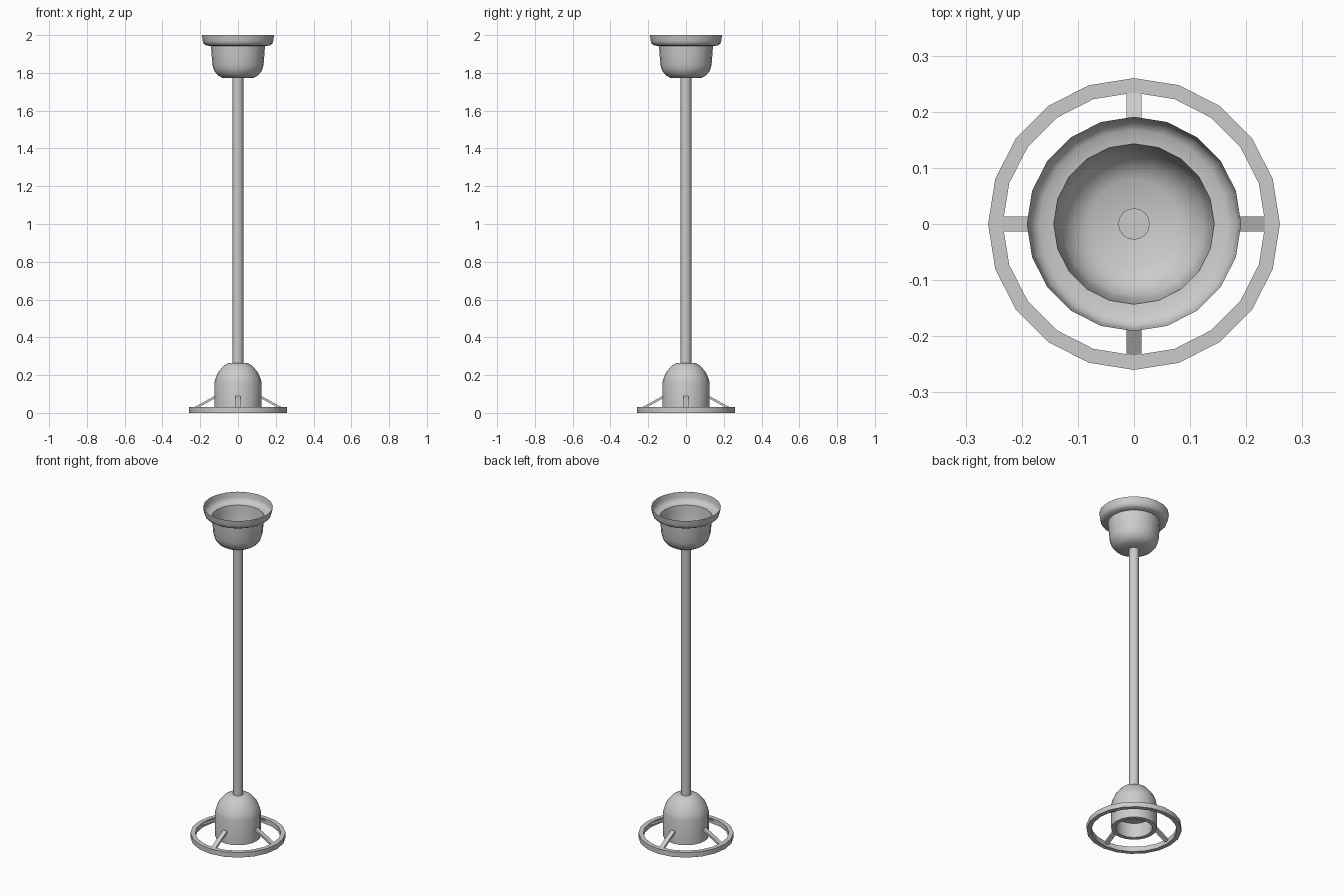
import bpy
import bmesh
from math import pi, cos, sin, atan2, hypot
from mathutils import Matrix, Vector

cube = bpy.data.objects.get("Cube")
if cube:
    bpy.data.objects.remove(cube, do_unlink=True)

SIDES = 20
RING_IN, RING_OUT, RING_TOP = 0.234, 0.26, 0.03

metal = bpy.data.materials.new("grey metal")
metal.use_nodes = True
grey = (0.6, 0.6, 0.6, 1)
metal.diffuse_color = grey
metal.node_tree.nodes["Principled BSDF"].inputs["Base Color"].default_value = grey


def finish(name, bm, angle):
    """Turn a bmesh into a shaded object in the scene."""
    mesh = bpy.data.meshes.new(name)
    bm.to_mesh(mesh)
    bm.free()
    mesh.materials.append(metal)
    obj = bpy.data.objects.new(name, mesh)
    bpy.context.collection.objects.link(obj)
    bpy.ops.object.select_all(action='DESELECT')
    obj.select_set(True)
    bpy.context.view_layer.objects.active = obj
    bpy.ops.object.shade_smooth_by_angle(angle=angle)
    return obj


def lathe(name, profile, closed=False, sides=SIDES, angle=pi / 4.5):
    """Revolve (radius, height) points about z; radius 0 closes at the axis."""
    bm = bmesh.new()
    verts = [bm.verts.new((r, 0, z)) for r, z in profile]
    edges = [bm.edges.new(pair) for pair in zip(verts, verts[1:])]
    if closed:
        edges.append(bm.edges.new((verts[-1], verts[0])))
    bmesh.ops.spin(bm, geom=verts + edges, axis=(0, 0, 1), cent=(0, 0, 0),
                   angle=2 * pi, steps=sides, use_merge=True)
    bmesh.ops.remove_doubles(bm, verts=bm.verts, dist=1e-5)
    bmesh.ops.recalc_face_normals(bm, faces=bm.faces)
    return finish(name, bm, angle)


# Flat ring at the foot
lathe("base_ring", [(RING_IN, 0), (RING_OUT, 0), (RING_OUT, RING_TOP),
                    (RING_IN, RING_TOP)], closed=True)

# Domed housing, hollow underneath
lathe("base_dome", [(0, 0.265), (0.05, 0.265), (0.075, 0.25), (0.106, 0.213),
                    (0.12, 0.18), (0.125, 0.16), (0.125, 0.012),
                    (0.1, 0.012), (0.1, 0.1), (0, 0.1)])

# Long pole
lathe("pole", [(0, 0.25), (0.028, 0.25), (0.028, 1.775), (0, 1.775)], sides=16)

# Open cup with a flared collar, a single thin wall
lathe("top_cup", [(0, 1.772), (0.08, 1.772), (0.108, 1.788), (0.127, 1.812),
                  (0.135, 1.84), (0.14, 1.9), (0.143, 1.942)])
lathe("cup_collar", [(0.143, 1.942), (0.168, 1.945), (0.182, 1.954),
                     (0.187, 1.97), (0.191, 2.0)])

# Four sloping struts from the dome to the ring
inner, outer = Vector((0.115, 0, 0.088)), Vector((0.24, 0, 0.018))
span = outer - inner
tilt = Matrix.Rotation(atan2(-span.z, span.x), 4, 'Y')
size = Matrix.Diagonal((hypot(span.x, span.z), 0.027, 0.012, 1))
for i, side in enumerate(("left", "back", "right", "front")):
    bm = bmesh.new()
    turn = Matrix.Rotation(i * pi / 2, 4, 'Z')
    place = Matrix.Translation((inner + outer) / 2)
    bmesh.ops.create_cube(bm, size=1, matrix=turn @ place @ tilt @ size)
    finish(side + "_strut", bm, pi / 6)
